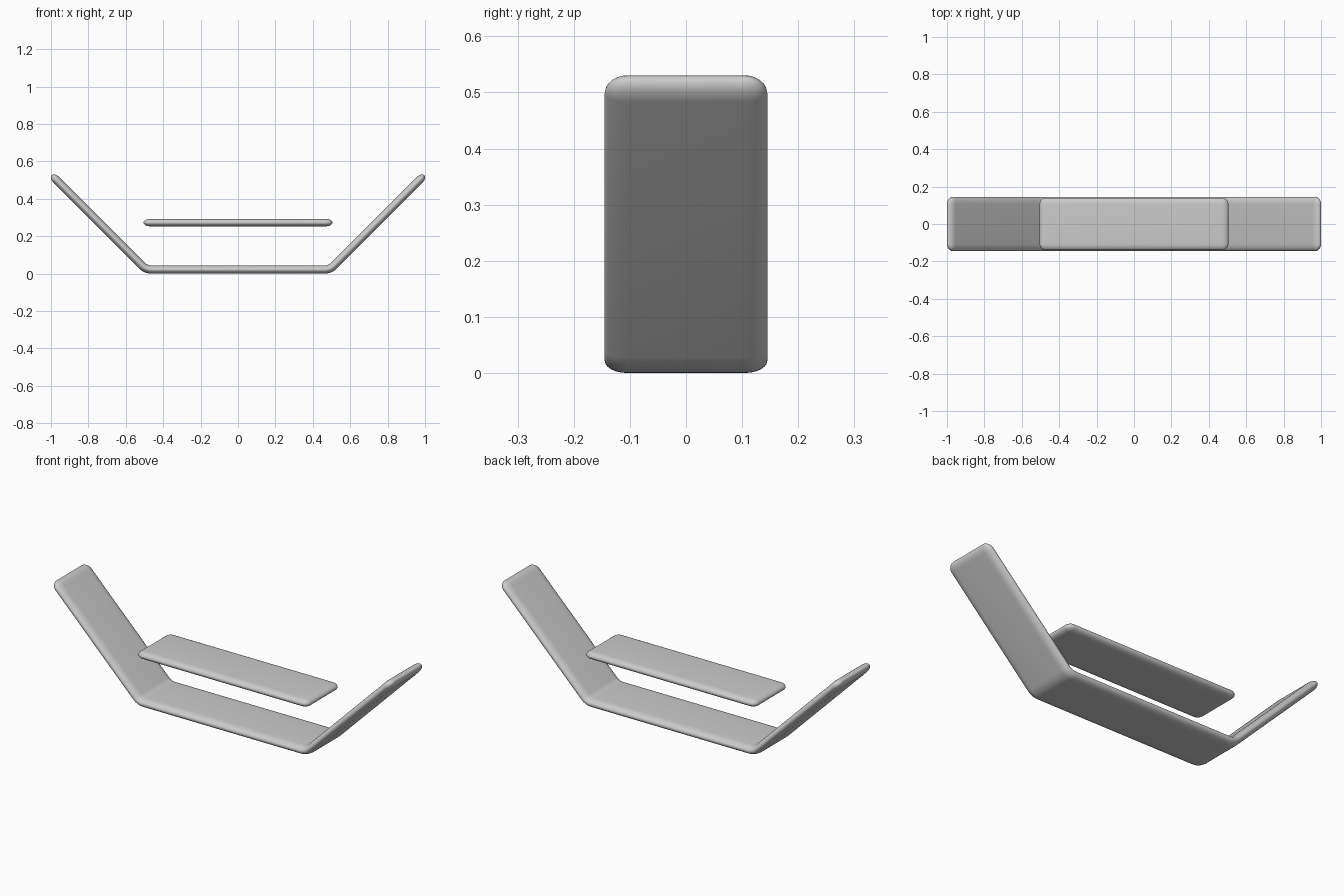
import bpy
import bmesh
from math import sin, cos, pi
from mathutils import Vector

cube = bpy.data.objects.get("Cube")
if cube:
    bpy.data.objects.remove(cube)

grey = bpy.data.materials.new("light_grey")
grey.use_nodes = True
colour = (0.6, 0.6, 0.6, 1)
grey.diffuse_color = colour
grey.node_tree.nodes["Principled BSDF"].inputs["Base Color"].default_value = colour

STEPS = 6


def fillet(before, corner, after, size, count=6):
    """Round a path corner with a quadratic curve."""
    a = corner + (before - corner).normalized() * size
    b = corner + (after - corner).normalized() * size
    ts = [i / count for i in range(count + 1)]
    return [a * (1 - t) ** 2 + corner * 2 * t * (1 - t) + b * t ** 2 for t in ts]


def soft_slab(name, path, half_width, half_thick, edge):
    """Sweep a soft-edged section along an x-z path, with rounded ends."""
    # Stations: point, normal and section scale
    first = (path[1] - path[0]).normalized()
    last = (path[-1] - path[-2]).normalized()
    angles = [pi / 2 * i / STEPS for i in range(1, STEPS + 1)]
    angles[0:0] = [0.03]
    stations = [(path[0] - first * edge * cos(f), first, sin(f)) for f in angles]
    for prev, here, nxt in zip(path, path[1:], path[2:]):
        tangent = ((here - prev).normalized() + (nxt - here).normalized()).normalized()
        stations.append((here, tangent, 1))
    stations += [(path[-1] + last * edge * cos(f), last, sin(f)) for f in reversed(angles)]

    bm = bmesh.new()
    rings = []
    core = half_width - edge
    for point, tangent, scale in stations:
        normal = Vector((-tangent.z, 0, tangent.x))
        ring = []
        for side in (1, -1):
            for i in range(2 * STEPS + 1):
                turn = -pi / 2 + pi * i / (2 * STEPS)
                y = side * (core + edge * scale * cos(turn))
                n = side * half_thick * scale * sin(turn)
                ring.append(bm.verts.new(point + normal * n + Vector((0, y, 0))))
        rings.append(ring)
    for r0, r1 in zip(rings, rings[1:]):
        for i in range(len(r0)):
            j = (i + 1) % len(r0)
            bm.faces.new((r0[i], r0[j], r1[j], r1[i]))
    bm.faces.new(rings[0])
    bm.faces.new(rings[-1])
    bmesh.ops.recalc_face_normals(bm, faces=bm.faces)

    mesh = bpy.data.meshes.new(name)
    bm.to_mesh(mesh)
    bm.free()
    mesh.materials.append(grey)
    mesh.shade_smooth()
    obj = bpy.data.objects.new(name, mesh)
    bpy.context.collection.objects.link(obj)
    return obj


# Bent tray: flat base with two arms rising at 45 degrees
tips = [Vector((s * 0.968, 0, 0.498)) for s in (-1, 1)]
bends = [Vector((s * 0.492, 0, 0.022)) for s in (-1, 1)]
tray_path = [tips[0], *fillet(tips[0], bends[0], bends[1], 0.03),
             *fillet(bends[0], bends[1], tips[1], 0.03), tips[1]]
soft_slab("bent_tray", tray_path, 0.145, 0.022, 0.04)

# Straight plank floating above the base
plank_path = [Vector((x, 0, 0.273)) for x in (-0.47, 0, 0.47)]
soft_slab("floating_plank", plank_path, 0.14, 0.02, 0.035)
